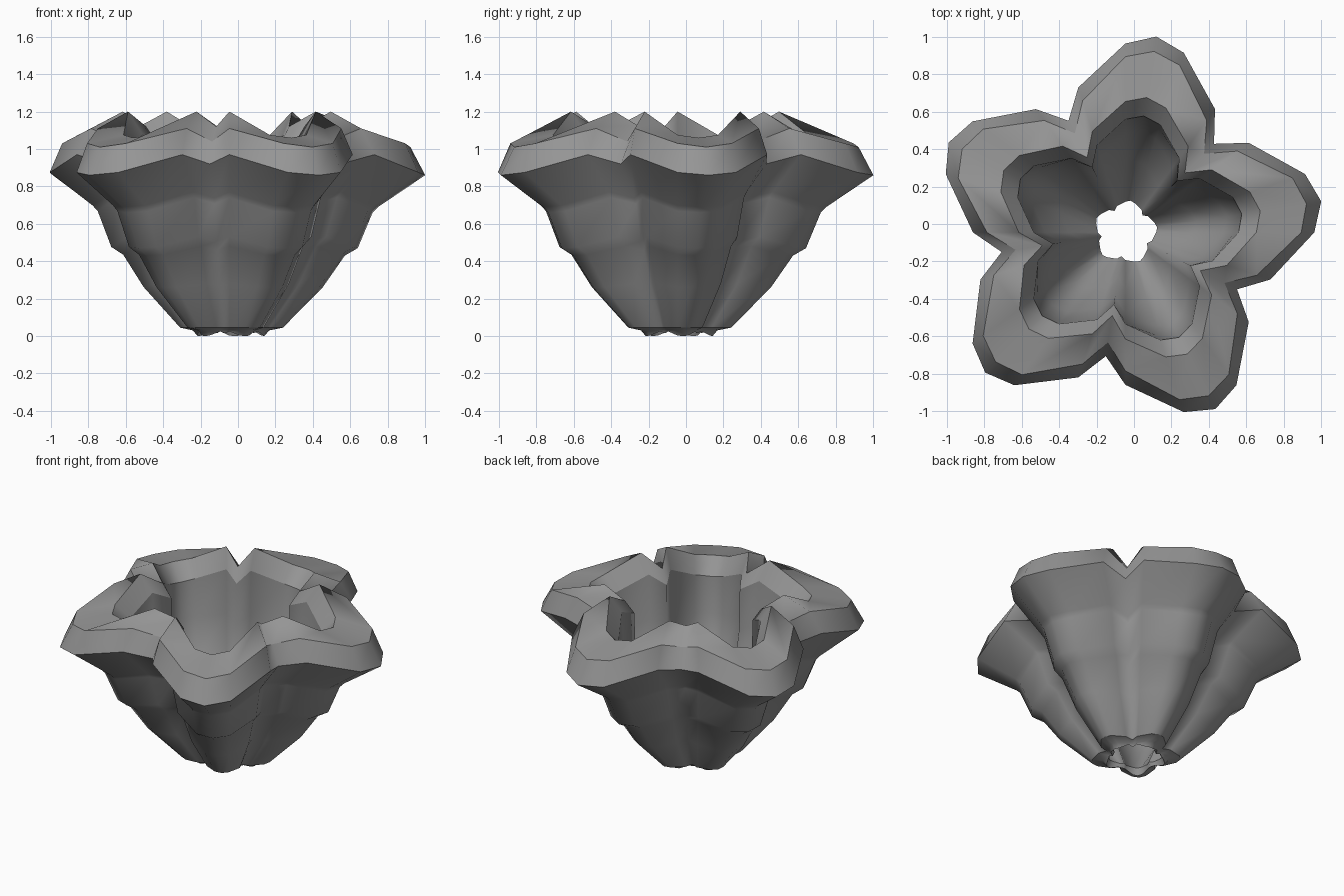
import bpy, bmesh, math

if "Cube" in bpy.data.objects:
    bpy.data.objects.remove(bpy.data.objects["Cube"])

PETALS = 5
TIP_ANGLE = 9            # direction of the first petal tip, degrees
CX, CY = -0.046, -0.045  # centre of the five-fold star
OFFSETS = [(-27, 2), (-9, 1), (0, 0), (9, 1), (27, 2), (36, 3)]


def scaled(r, z, rise=0.0, valley=0.63, flank=0.78):
    """Star ring in the regular petal proportions: tip, shoulder, flank, valley."""
    return ([r, r * 0.955, r * flank, r * valley],
            [z, z + rise * 0.1, z + rise, z + rise * 0.6])


# closed cross-section: up the outside, over the rim, down the inside
RINGS = [
    scaled(0.19, 0.00, 0.025, 0.75, 0.85),                        # foot
    scaled(0.215, 0.03, 0.0, 0.7),                                # foot step
    scaled(0.29, 0.045, 0.0),                                     # foot edge
    scaled(0.505, 0.26, 0.02),
    scaled(0.625, 0.43, 0.05),
    scaled(0.695, 0.47, 0.06),
    scaled(0.775, 0.66, 0.08),
    scaled(0.805, 0.69, 0.08),
    ([1.06, 1.01, 0.815, 0.67], [0.86, 0.875, 0.97, 0.92]),       # widest edge
    ([0.98, 0.94, 0.74, 0.595], [1.01, 1.03, 1.11, 1.04]),        # rim crease
    ([0.73, 0.70, 0.57, 0.45], [1.06, 1.075, 1.20, 1.12]),        # rim peak
    ([0.63, 0.605, 0.49, 0.39], [0.96, 0.98, 1.08, 1.03]),        # inner edge
    scaled(0.61, 0.72, 0.06),
    scaled(0.55, 0.50, 0.05),
    scaled(0.385, 0.27, 0.02),
    scaled(0.172, 0.045, 0.0, 0.75, 0.86),                        # hole
]
SHARP = {0, 2, 8, 9, 10, 11, 15}   # rings that stay crisp

# flower-shaped bowl
bm = bmesh.new()
loops = []
for radii, heights in RINGS:
    loop = []
    for p in range(PETALS):
        for off, k in OFFSETS:
            a = math.radians(TIP_ANGLE + 72 * p + off)
            loop.append(bm.verts.new((CX + radii[k] * math.cos(a),
                                      CY + radii[k] * math.sin(a),
                                      heights[k])))
    loops.append(loop)
n = len(loops[0])
for i, low in enumerate(loops):
    high = loops[(i + 1) % len(loops)]
    for j in range(n):
        m = (j + 1) % n
        bm.faces.new((low[j], low[m], high[m], high[j])).smooth = True
bmesh.ops.recalc_face_normals(bm, faces=bm.faces)

# soft walls, crisp rim creases
for i in SHARP:
    for j in range(n):
        bm.edges.get((loops[i][j], loops[i][(j + 1) % n])).smooth = False

mesh = bpy.data.meshes.new("flower_bowl")
bm.to_mesh(mesh)
bm.free()
bowl = bpy.data.objects.new("flower_bowl", mesh)
bpy.context.collection.objects.link(bowl)

# dark grey finish
grey = bpy.data.materials.new("dark_grey")
grey.diffuse_color = (0.3, 0.3, 0.3, 1)
grey.use_nodes = True
grey.node_tree.nodes["Principled BSDF"].inputs["Base Color"].default_value = grey.diffuse_color
mesh.materials.append(grey)
